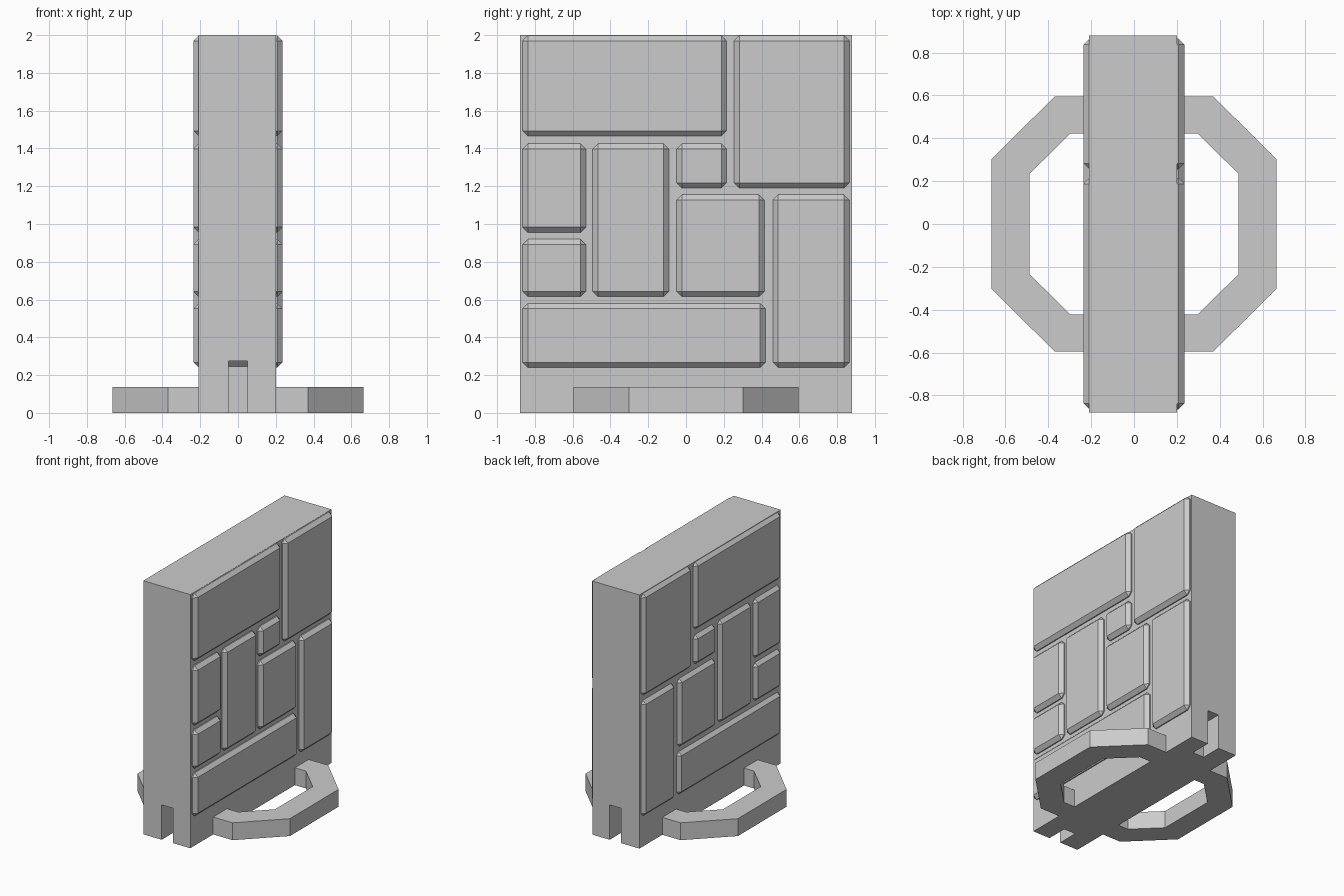
import bpy
import bmesh

default_cube = bpy.data.objects.get("Cube")
if default_cube:
    bpy.data.objects.remove(default_cube, do_unlink=True)

# One plain grey for everything
GREY = (0.6, 0.6, 0.6, 1.0)
grey = bpy.data.materials.new("stone_grey")
grey.use_nodes = True
grey.diffuse_color = GREY
grey.node_tree.nodes["Principled BSDF"].inputs["Base Color"].default_value = GREY


def make_object(name, bm):
    bmesh.ops.recalc_face_normals(bm, faces=bm.faces)
    mesh = bpy.data.meshes.new(name)
    bm.to_mesh(mesh)
    bm.free()
    mesh.materials.append(grey)
    obj = bpy.data.objects.new(name, mesh)
    bpy.context.collection.objects.link(obj)
    return obj


def add_box(bm, low, high):
    verts = bmesh.ops.create_cube(bm, size=1)["verts"]
    for v in verts:
        v.co = [(a + b) / 2 + c * (b - a) for a, b, c in zip(low, high, v.co)]


# Wall slab
bm = bmesh.new()
add_box(bm, (-0.21, -0.88, 0), (0.2, 0.88, 2))
wall = make_object("wall", bm)

# Notch cutter: side profile with a chamfered inner top corner, one per end
bm = bmesh.new()
profile = [(1, -0.1), (1, 0.275), (0.745, 0.275), (0.715, 0.245), (0.715, -0.1)]
for side in (-1, 1):
    face = bm.faces.new([bm.verts.new((-0.05, side * y, z)) for y, z in profile])
    extruded = bmesh.ops.extrude_face_region(bm, geom=[face])["geom"]
    moved = [g for g in extruded if isinstance(g, bmesh.types.BMVert)]
    bmesh.ops.translate(bm, verts=moved, vec=(0.1, 0, 0))
    bm.faces.ensure_lookup_table()
cutter = make_object("notch_cutter", bm)
cutter.hide_render = True

cut = wall.modifiers.new("notches", "BOOLEAN")
cut.operation = "DIFFERENCE"
cut.solver = "EXACT"
cut.object = cutter
bpy.context.view_layer.objects.active = wall
bpy.ops.object.modifier_apply(modifier=cut.name)
bpy.data.objects.remove(cutter, do_unlink=True)

# Raised bricks (y min, y max, z min, z max), bevelled and mirrored to both faces
BRICKS = {
    "top_long": (-0.865, 0.215, 1.465, 1.998),
    "top_tall": (0.255, 0.865, 1.19, 1.998),
    "front_upper": (-0.865, -0.53, 0.955, 1.425),
    "front_lower": (-0.865, -0.53, 0.615, 0.92),
    "middle_tall": (-0.495, -0.09, 0.615, 1.425),
    "middle_small": (-0.05, 0.215, 1.19, 1.425),
    "middle_wide": (-0.05, 0.415, 0.615, 1.155),
    "back_tall": (0.46, 0.865, 0.24, 1.155),
    "bottom_long": (-0.865, 0.42, 0.24, 0.58),
}
for name, (y0, y1, z0, z1) in BRICKS.items():
    bm = bmesh.new()
    add_box(bm, (0.14, y0, z0), (0.236, y1, z1))
    bmesh.ops.bevel(bm, geom=bm.edges[:], offset=0.028, segments=1, affect="EDGES")
    brick = make_object("brick_" + name, bm)
    brick.modifiers.new("both_faces", "MIRROR").use_axis = (True, False, False)


# Eight-sided foot ring
def octagon(half_x, half_y, corner_x, corner_y):
    quarter = [(half_x, corner_y), (corner_x, half_y)]
    half = quarter + [(-x, y) for x, y in reversed(quarter)]
    return half + [(-x, -y) for x, y in half]


bm = bmesh.new()
loops = [
    [bm.verts.new((x, y, z)) for x, y in shape]
    for shape, z in (
        (octagon(0.665, 0.595, 0.37, 0.303), 0),
        (octagon(0.665, 0.595, 0.37, 0.303), 0.137),
        (octagon(0.487, 0.422, 0.297, 0.235), 0.137),
        (octagon(0.487, 0.422, 0.297, 0.235), 0),
    )
]
for k, loop in enumerate(loops):
    following = loops[(k + 1) % len(loops)]
    for i in range(len(loop)):
        j = (i + 1) % len(loop)
        bm.faces.new((loop[i], loop[j], following[j], following[i]))
make_object("foot_ring", bm)
